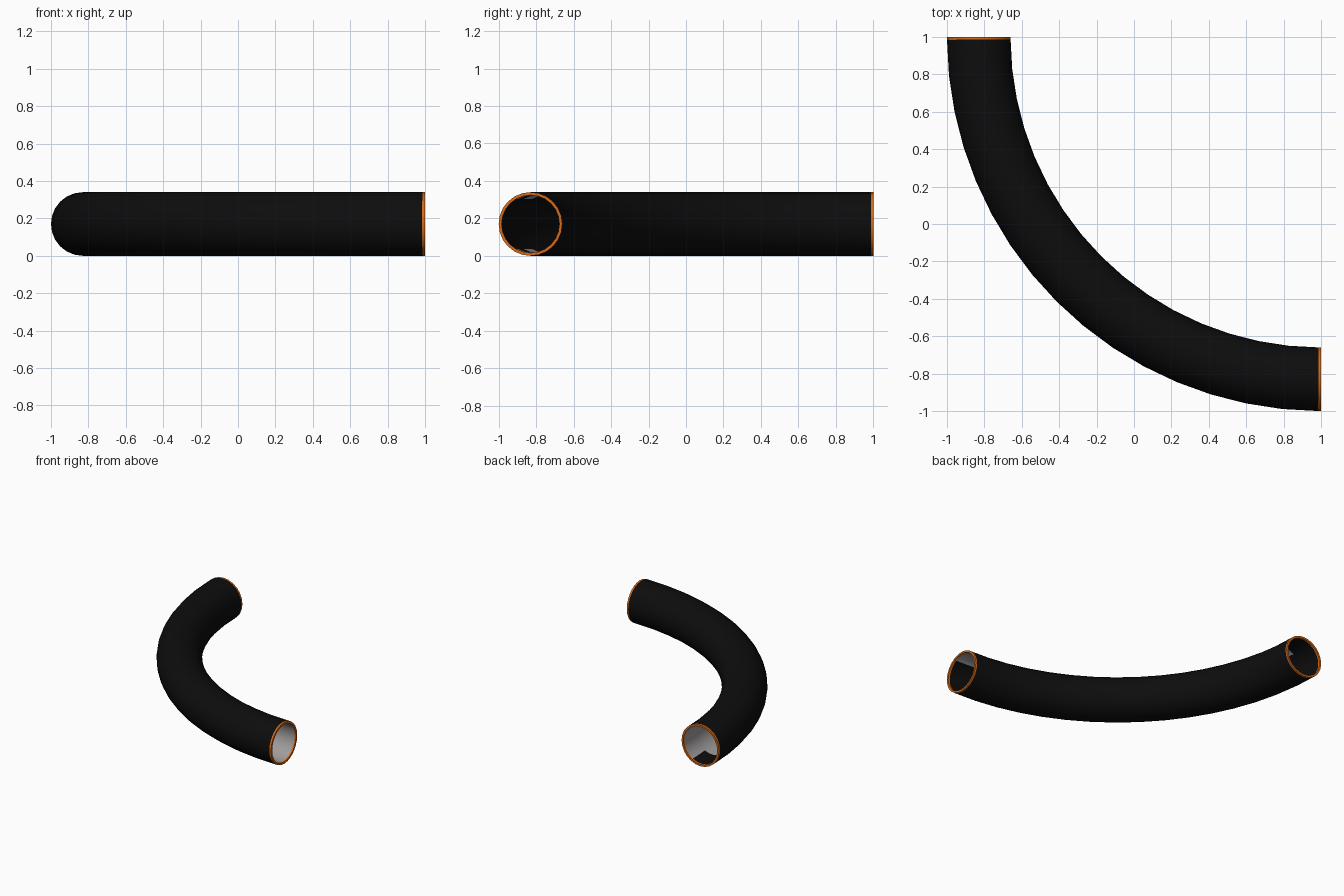
import bpy, bmesh, math
from mathutils import Vector

if "Cube" in bpy.data.objects:
    bpy.data.objects.remove(bpy.data.objects["Cube"])

BEND, RAD, BORE, SIDES, STEPS = 1.83, 0.17, 0.154, 24, 16
CENTRE = Vector((1, 1, RAD))
RIM = 0.014 / BEND          # angular length of the end rims


def material(name, rgb):
    m = bpy.data.materials.new(name)
    m.diffuse_color = (*rgb, 1)
    m.use_nodes = True
    m.node_tree.nodes["Principled BSDF"].inputs["Base Color"].default_value = m.diffuse_color
    return m


black = material("black rubber", (0.004, 0.004, 0.004))
orange = material("orange rim", (0.68, 0.145, 0.008))
grey = material("grey lining", (0.36, 0.34, 0.34))


def section(bm, angle, r):
    """Circle of vertices across the bend at the given angle."""
    out = Vector((math.cos(angle), math.sin(angle), 0))
    pts = []
    for k in range(SIDES):
        t = 2 * math.pi * k / SIDES
        p = CENTRE + out * (BEND + r * math.cos(t))
        p.z += r * math.sin(t)
        pts.append(bm.verts.new(p))
    return pts


def skin(name, rings, mats, rule=lambda i, k: 0, closed=False):
    """Join a list of (angle, radius) circles into a tube."""
    bm = bmesh.new()
    loops = [section(bm, a, r) for a, r in rings]
    for i in range(len(loops) - (0 if closed else 1)):
        a, b = loops[i], loops[(i + 1) % len(loops)]
        for k in range(SIDES):
            n = (k + 1) % SIDES
            f = bm.faces.new((a[k], a[n], b[n], b[k]))
            f.material_index = rule(i, k)
    if closed:
        bmesh.ops.recalc_face_normals(bm, faces=bm.faces)
    me = bpy.data.meshes.new(name)
    bm.to_mesh(me)
    bm.free()
    for m in mats:
        me.materials.append(m)
    ob = bpy.data.objects.new(name, me)
    bpy.context.collection.objects.link(ob)
    bpy.ops.object.select_all(action='DESELECT')
    ob.select_set(True)
    bpy.context.view_layer.objects.active = ob
    bpy.ops.object.shade_smooth_by_angle(angle=math.radians(35))
    return ob


start, end = math.pi + RIM, 1.5 * math.pi - RIM
angles = [start + (end - start) * i / STEPS for i in range(STEPS + 1)]


# bore: grey on the inside of the bend, black on the outside, striped between
def bore_rule(i, k):
    c = math.cos(2 * math.pi * (k + 0.5) / SIDES)
    if c < -0.5:
        return 1
    return 0 if c > 0.6 else i % 2


# outer hose wall
hose = skin("hose_wall", [(a, RAD) for a in angles], [black])
lining = skin("hose_lining", [(a, BORE) for a in angles], [black, grey], bore_rule)
for ob, outward in ((hose, True), (lining, False)):
    f = ob.data.polygons[0]
    axis = CENTRE + (Vector((f.center.x, f.center.y, RAD)) - CENTRE).normalized() * BEND
    if ((f.center - axis).dot(f.normal) > 0) != outward:
        ob.data.flip_normals()

# orange rims at both open ends
for name, a, b in (("back_rim", math.pi, start), ("right_rim", end, 1.5 * math.pi)):
    skin(name, [(a, BORE), (a, RAD), (b, RAD), (b, BORE)], [orange], closed=True)
